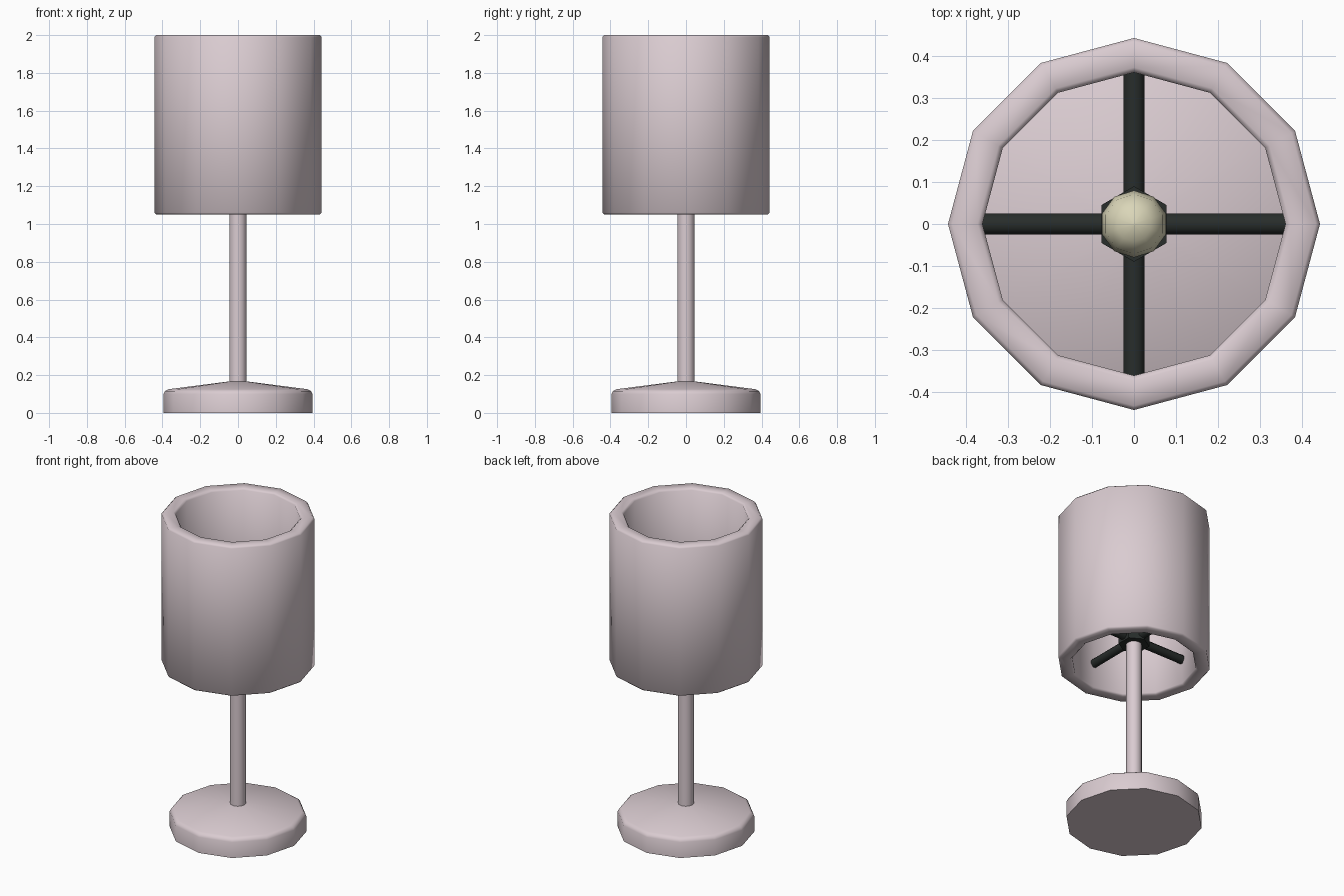
import bpy, math

if "Cube" in bpy.data.objects:
    bpy.data.objects.remove(bpy.data.objects["Cube"])


def material(name, rgb):
    m = bpy.data.materials.new(name)
    m.diffuse_color = (*rgb, 1)
    m.use_nodes = True
    m.node_tree.nodes["Principled BSDF"].inputs["Base Color"].default_value = m.diffuse_color
    return m


PINK = material("pale pink", (0.70, 0.60, 0.635))
BLACK = material("black metal", (0.021, 0.026, 0.024))
CREAM = material("cream bulb", (0.70, 0.67, 0.48))


def lathe(name, profile, sides, mat, closed=False, offset=0.0):
    """Spin (radius, z) points around z; open profiles get end caps."""
    verts, faces, n = [], [], len(profile)
    for i in range(sides):
        a = offset + 2 * math.pi * i / sides
        verts += [(r * math.cos(a), r * math.sin(a), z) for r, z in profile]
    for i in range(sides):
        j = (i + 1) % sides
        for k in range(n if closed else n - 1):
            l = (k + 1) % n
            faces.append((i * n + k, j * n + k, j * n + l, i * n + l))
    if not closed:
        faces.append([i * n for i in reversed(range(sides))])
        faces.append([i * n + n - 1 for i in range(sides)])
    me = bpy.data.meshes.new(name)
    me.from_pydata(verts, [], faces)
    ob = bpy.data.objects.new(name, me)
    bpy.context.collection.objects.link(ob)
    me.materials.append(mat)
    bpy.ops.object.select_all(action='DESELECT')
    ob.select_set(True)
    bpy.context.view_layer.objects.active = ob
    bpy.ops.object.shade_smooth_by_angle(angle=math.radians(50))
    return ob


# weighted foot
lathe("base", [(0.395, 0), (0.395, 0.10), (0.387, 0.115), (0.37, 0.125), (0.045, 0.167)], 12, PINK)

# upright pole
lathe("pole", [(0.046, 0.14), (0.046, 1.19)], 12, PINK)

# hollow drum shade with softened rims
lathe("shade", [(0.433, 1.05), (0.443, 1.06), (0.443, 1.99), (0.433, 2.0),
                (0.373, 2.0), (0.361, 1.99), (0.361, 1.06), (0.373, 1.05)],
      12, PINK, closed=True)

# bulb socket
lathe("socket", [(0.09, 1.18), (0.09, 1.27)], 6, BLACK, offset=math.pi / 6)

# four spokes holding the shade
for i in range(4):
    spoke = lathe(f"spoke_{i + 1}", [(0.027, 0.05), (0.027, 0.375)], 8, BLACK, offset=math.pi / 8)
    spoke.rotation_euler = (0, math.pi / 2, i * math.pi / 2)
    spoke.location.z = 1.215

# light bulb
lathe("bulb", [(0.045, 1.26), (0.05, 1.31), (0.072, 1.36), (0.08, 1.41),
               (0.071, 1.455), (0.042, 1.485), (0.004, 1.495)], 10, CREAM, offset=math.pi / 10)
